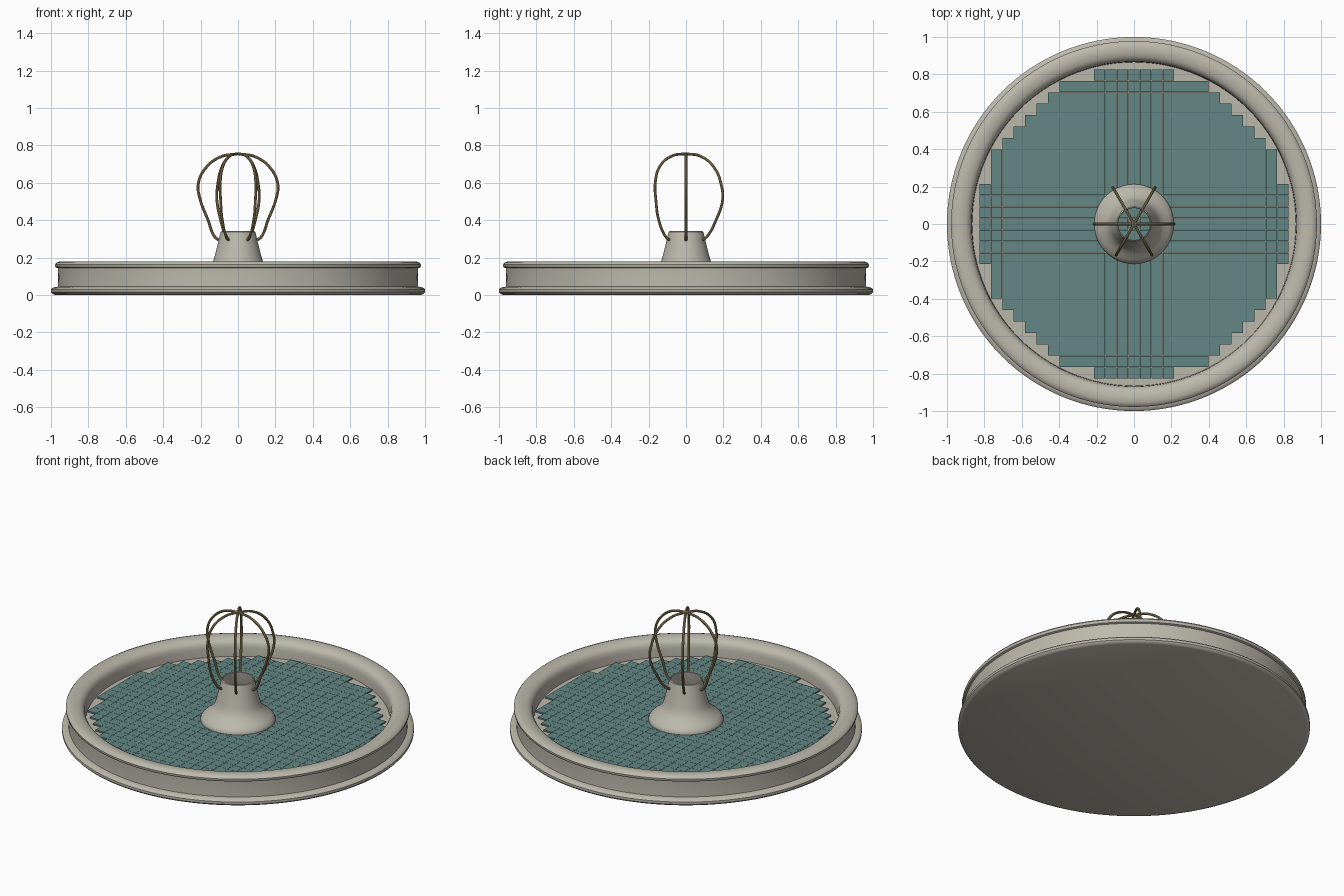
import bpy, bmesh, math
from mathutils import Matrix, Vector

if "Cube" in bpy.data.objects:
    bpy.data.objects.remove(bpy.data.objects["Cube"])


def material(name, rgb):
    m = bpy.data.materials.new(name)
    m.diffuse_color = (*rgb, 1)
    m.use_nodes = True
    m.node_tree.nodes["Principled BSDF"].inputs["Base Color"].default_value = m.diffuse_color
    return m


STONE = material("pale stone", (0.50, 0.48, 0.41))
TEAL = material("teal tile", (0.125, 0.245, 0.235))
BRASS = material("brass", (0.34, 0.26, 0.12))


def finish(ob, mat):
    ob.data.materials.clear()
    ob.data.materials.append(mat)
    bpy.ops.object.select_all(action='DESELECT')
    ob.select_set(True)
    bpy.context.view_layer.objects.active = ob
    bpy.ops.object.shade_smooth_by_angle(angle=math.radians(35))


def add_mesh(name, bm, mat, smooth=True):
    me = bpy.data.meshes.new(name)
    bm.to_mesh(me)
    bm.free()
    ob = bpy.data.objects.new(name, me)
    bpy.context.collection.objects.link(ob)
    if smooth:
        finish(ob, mat)
    else:
        me.materials.append(mat)
    return ob


def lathe(name, profile, mat, steps=128):
    """Revolve a list of (radius, height) points about z."""
    bm = bmesh.new()
    vs = [bm.verts.new((r, 0, z)) for r, z in profile]
    es = [bm.edges.new(p) for p in zip(vs, vs[1:])]
    bmesh.ops.spin(bm, geom=vs + es, cent=(0, 0, 0), axis=(0, 0, 1),
                   angle=math.tau, steps=steps, use_duplicate=False)
    bmesh.ops.remove_doubles(bm, verts=bm.verts, dist=1e-5)
    bmesh.ops.recalc_face_normals(bm, faces=bm.faces)
    return add_mesh(name, bm, mat)


FLOOR = 0.075

# Basin: base lip, recessed side, rounded rim, inner wall and floor
lathe("basin", [
    (0, 0), (0.978, 0), (0.992, 0.006), (1.0, 0.015), (1.0, 0.030), (0.992, 0.038),
    (0.978, 0.042), (0.963, 0.045), (0.961, 0.095), (0.963, 0.143), (0.974, 0.147),
    (0.978, 0.153), (0.978, 0.163), (0.970, 0.173), (0.952, 0.180), (0.925, 0.180),
    (0.900, 0.175), (0.882, 0.165), (0.871, 0.148), (0.867, 0.125), (0.865, FLOOR),
    (0, FLOOR)], STONE)

# Floor tiles: square grid kept inside a circle
bm = bmesh.new()
CELL, GAP, THICK = 0.0613, 0.0012, 0.009
for i in range(-13, 14):
    for j in range(-13, 14):
        if i * i + j * j <= 180:
            bmesh.ops.create_cube(bm, size=1, matrix=Matrix.Translation(
                (i * CELL, j * CELL, FLOOR + THICK / 2))
                @ Matrix.Diagonal((CELL - GAP, CELL - GAP, THICK, 1)))
add_mesh("floor_tiles", bm, TEAL, smooth=False)

# Pedestal: flared hollow tube, open at the top
outer = [(0.213, 0.077), (0.213, 0.090), (0.207, 0.104), (0.190, 0.120), (0.167, 0.138),
         (0.147, 0.158), (0.133, 0.180), (0.124, 0.210), (0.109, 0.270), (0.096, 0.325),
         (0.093, 0.337), (0.088, 0.341)]
inner = [(0.085, 0.337), (0.087, 0.320), (0.100, 0.270), (0.115, 0.210), (0.125, 0.180),
         (0.158, 0.138), (0.205, 0.077)]
lathe("pedestal", outer + inner, STONE, steps=64)

# Bent rods forming a cage over the pedestal: (radius, height)
SIDE = [(0.102, 0.294), (0.122, 0.308), (0.160, 0.400), (0.205, 0.520), (0.213, 0.590),
        (0.180, 0.670), (0.095, 0.738), (0, 0.755)]
BACK = [(0.102, 0.294), (0.125, 0.308), (0.185, 0.400), (0.226, 0.510), (0.220, 0.580),
        (0.175, 0.680), (0.090, 0.742), (0, 0.755)]
FRONT = [(0.102, 0.294), (0.122, 0.308), (0.168, 0.400), (0.186, 0.510), (0.190, 0.600),
         (0.160, 0.690), (0.085, 0.744), (0, 0.755)]


def rod(name, path, angle):
    cu = bpy.data.curves.new(name, 'CURVE')
    cu.dimensions = '3D'
    cu.bevel_depth = 0.0075
    cu.bevel_resolution = 2
    cu.resolution_u = 6
    cu.use_fill_caps = True
    sp = cu.splines.new('BEZIER')
    sp.bezier_points.add(len(path) - 1)
    c, s = math.cos(angle), math.sin(angle)
    for p, (r, z) in zip(sp.bezier_points, path):
        p.co = Vector((r * c, r * s, z))
        p.handle_left_type = p.handle_right_type = 'AUTO'
    ob = bpy.data.objects.new(name, cu)
    bpy.context.collection.objects.link(ob)
    bpy.ops.object.select_all(action='DESELECT')
    ob.select_set(True)
    bpy.context.view_layer.objects.active = ob
    bpy.ops.object.convert(target='MESH')
    finish(bpy.context.view_layer.objects.active, BRASS)


for k, path in enumerate([SIDE, BACK, BACK, SIDE, FRONT, FRONT]):
    rod(f"cage_rod_{k + 1}", path, math.radians(60 * k))
